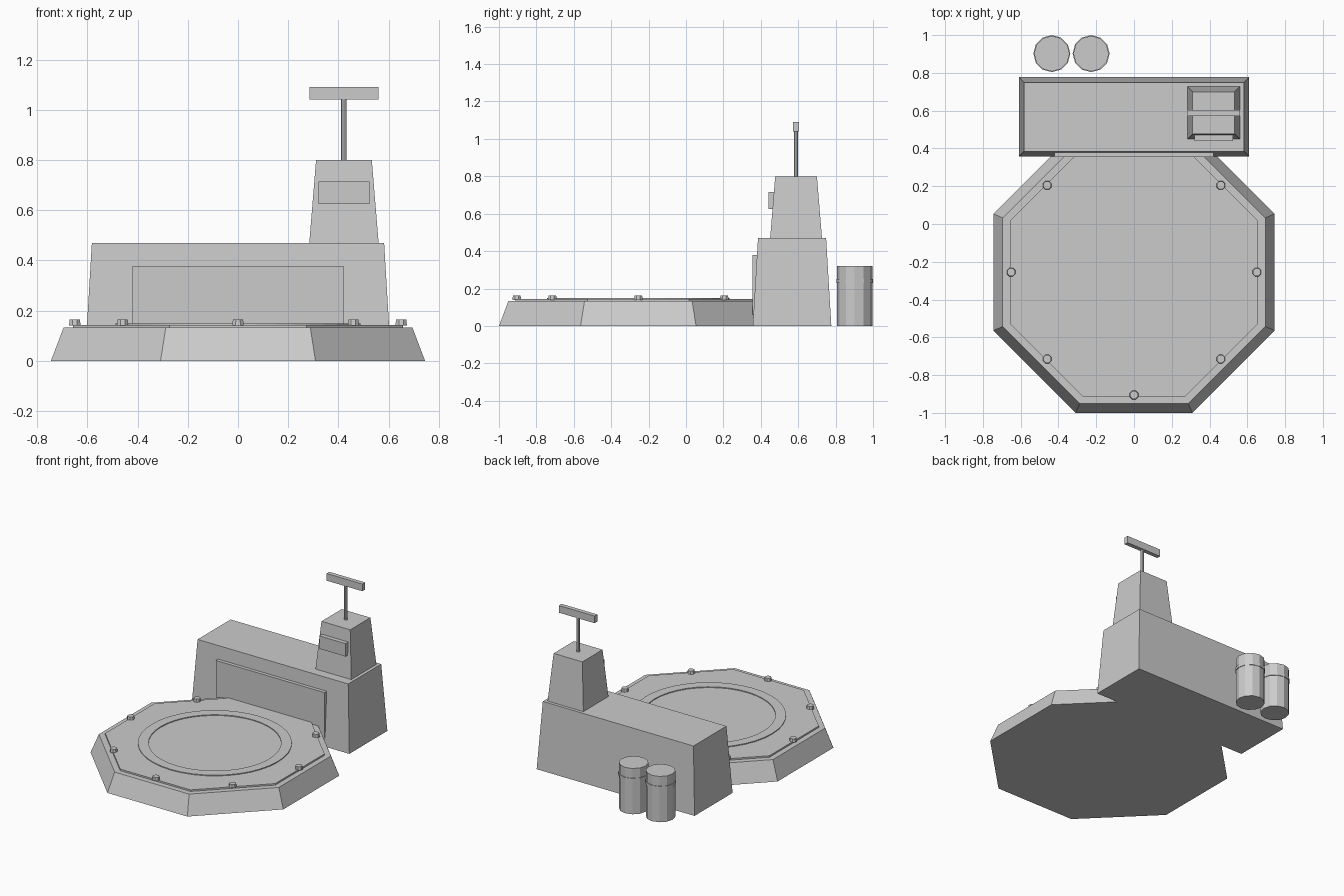
import bpy, bmesh
from math import pi, cos, sin

if "Cube" in bpy.data.objects:
    bpy.data.objects.remove(bpy.data.objects["Cube"])

PAD_Y = -0.255


def make(name, bm):
    bmesh.ops.recalc_face_normals(bm, faces=bm.faces)
    mesh = bpy.data.meshes.new(name)
    bm.to_mesh(mesh)
    bm.free()
    ob = bpy.data.objects.new(name, mesh)
    bpy.context.collection.objects.link(ob)
    return ob


def prism(name, x, y, z0, z1, r0, r1, sides, turn=0.0):
    """Upright prism or frustum; radii are measured to the corners."""
    bm = bmesh.new()
    rings = [[bm.verts.new((x + r * cos(turn + 2 * pi * i / sides),
                            y + r * sin(turn + 2 * pi * i / sides), z))
              for i in range(sides)] for r, z in ((r0, z0), (r1, z1))]
    for ring in rings:
        bm.faces.new(ring)
    for i in range(sides):
        j = (i + 1) % sides
        bm.faces.new((rings[0][i], rings[0][j], rings[1][j], rings[1][i]))
    return make(name, bm)


def block(name, xs, ys, zs, taper=0.0):
    """Box from its extents, with the top edge drawn in by taper."""
    bm = bmesh.new()
    bmesh.ops.create_cube(bm, size=1)
    for v in bm.verts:
        sx, sy, top = v.co.x > 0, v.co.y > 0, v.co.z > 0
        t = taper if top else 0
        v.co = (xs[sx] + (-t if sx else t), ys[sy] + (-t if sy else t), zs[top])
    return make(name, bm)


def flat_ring(name, x, y, z0, z1, r_in, r_out, sides):
    bm = bmesh.new()
    profile = ((r_in, z0), (r_out, z0), (r_out, z1), (r_in, z1))
    loops = [[bm.verts.new((x + r * cos(2 * pi * i / sides),
                            y + r * sin(2 * pi * i / sides), z))
              for r, z in profile] for i in range(sides)]
    for i in range(sides):
        a, b = loops[i], loops[(i + 1) % sides]
        for k in range(4):
            m = (k + 1) % 4
            bm.faces.new((a[k], b[k], b[m], a[m]))
    return make(name, bm)


# landing pad: octagonal base, raised deck and circular marking
OCT = 1 / cos(pi / 8)
prism("pad_base", 0, PAD_Y, 0, 0.132, 0.745 * OCT, 0.695 * OCT, 8, pi / 8)
prism("pad_deck", 0, PAD_Y, 0.13, 0.143, 0.657 * OCT, 0.657 * OCT, 8, pi / 8)
flat_ring("pad_circle", 0, PAD_Y, 0.141, 0.149, 0.42, 0.487, 40)

# edge lights around the deck
for i in range(8):
    a = i * pi / 4
    prism(f"pad_light_{i + 1}", 0.65 * cos(a), PAD_Y + 0.65 * sin(a),
          0.14, 0.164, 0.025, 0.022, 8, pi / 8)

# hangar with its door
block("hangar", (-0.61, 0.61), (0.357, 0.777), (0, 0.47), 0.028)
block("hangar_door", (-0.42, 0.42), (0.355, 0.385), (0.06, 0.378))

# control tower with window, mast and antenna bar
block("tower", (0.284, 0.56), (0.45, 0.727), (0.47, 0.80), 0.027)
block("tower_window", (0.32, 0.523), (0.44, 0.47), (0.625, 0.715))
prism("mast", 0.422, 0.588, 0.79, 1.045, 0.011, 0.011, 8)
block("antenna_bar", (0.284, 0.56), (0.573, 0.603), (1.04, 1.09))

# fuel drums behind the hangar
for i, x in enumerate((-0.435, -0.227)):
    prism(f"drum_{i + 1}", x, 0.902, 0, 0.32, 0.094, 0.094, 12)
    prism(f"drum_band_{i + 1}", x, 0.902, 0.23, 0.252, 0.098, 0.098, 12)
